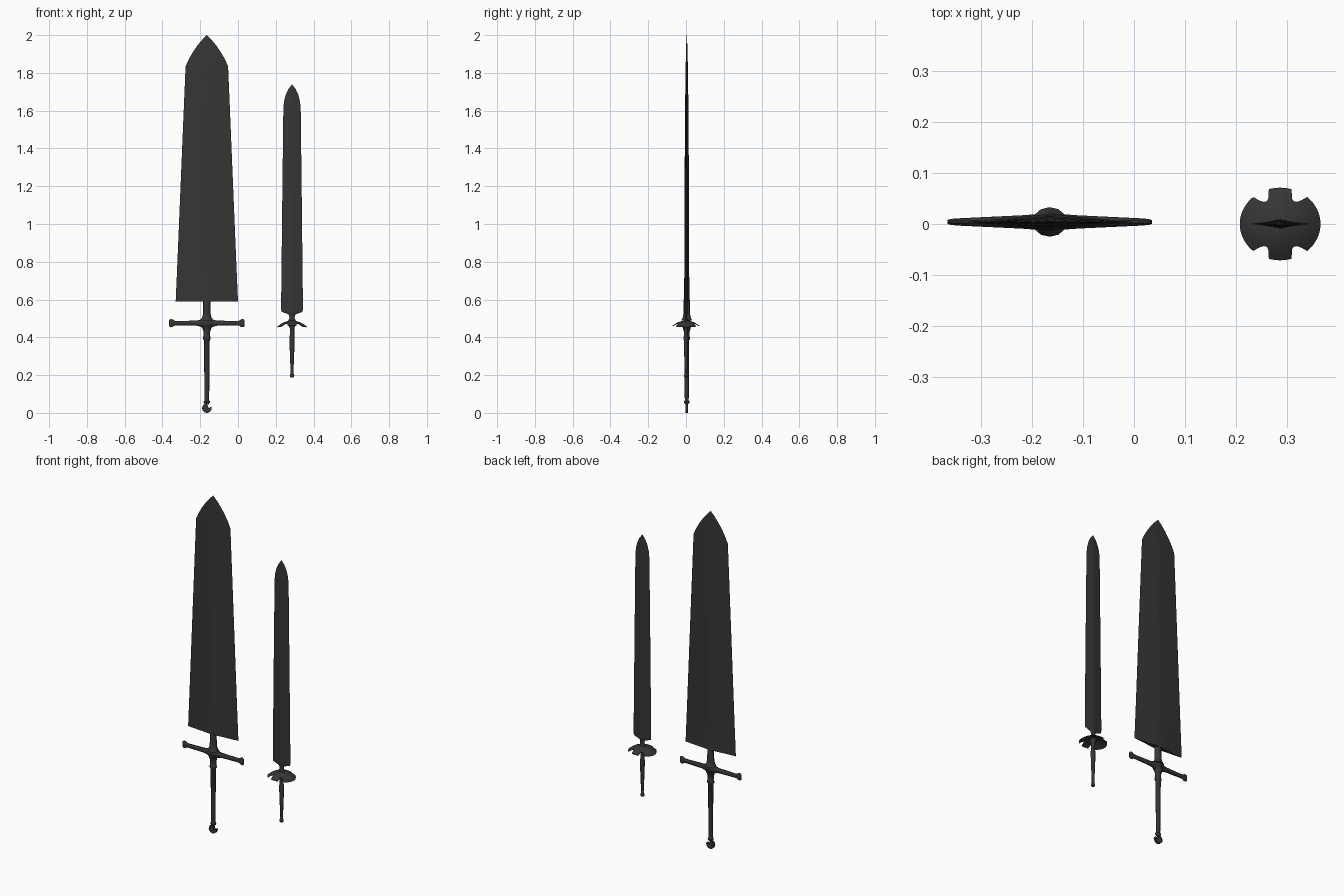
import bpy
import bmesh
from math import sin, cos, pi, radians
from mathutils import Vector

if "Cube" in bpy.data.objects:
    bpy.data.objects.remove(bpy.data.objects["Cube"])

steel = bpy.data.materials.new("dark_steel")
steel.diffuse_color = (0.036, 0.036, 0.036, 1)
steel.use_nodes = True
steel.node_tree.nodes["Principled BSDF"].inputs["Base Color"].default_value = steel.diffuse_color

BIG = Vector((-0.165, 0.004, 0))
SMALL = Vector((0.286, 0, 0))


def finish(name, bm, origin, smooth=True):
    bmesh.ops.recalc_face_normals(bm, faces=bm.faces)
    me = bpy.data.meshes.new(name)
    bm.to_mesh(me)
    bm.free()
    me.materials.append(steel)
    ob = bpy.data.objects.new(name, me)
    ob.location = origin
    bpy.context.collection.objects.link(ob)
    if smooth:
        bpy.ops.object.select_all(action='DESELECT')
        ob.select_set(True)
        bpy.context.view_layer.objects.active = ob
        bpy.ops.object.shade_smooth_by_angle(angle=radians(40))
    return ob


def loft(name, sections, origin, smooth=True):
    """Skin closed rings of equal point count and cap both ends."""
    bm = bmesh.new()
    rings = [[bm.verts.new(p) for p in s] for s in sections]
    n = len(rings[0])
    for a, b in zip(rings, rings[1:]):
        for i in range(n):
            j = (i + 1) % n
            bm.faces.new((a[i], a[j], b[j], b[i]))
    bm.faces.new(rings[0])
    bm.faces.new(rings[-1])
    return finish(name, bm, origin, smooth)


def turned(name, profile, origin, sides=12, depth=0.85):
    """Vertical turned part from (z, radius) pairs, slightly flat in y."""
    return loft(name, [[(r * cos(2 * pi * i / sides), depth * r * sin(2 * pi * i / sides), z)
                        for i in range(sides)] for z, r in profile], origin)


def blade(name, rows, origin):
    """Rows: z, half width, half thickness, ridge half width, ridge edge thickness."""
    secs = []
    for z, w, t, m, tm in rows:
        secs.append([(-w, 0, z), (-m, -tm, z), (0, -t, z), (m, -tm, z),
                     (w, 0, z), (m, tm, z), (0, t, z), (-m, tm, z)])
    return loft(name, secs, origin)


def plain(z, w, t):
    return (z, w, t, w * 0.3, t * 0.7)


# ---- great sword ----
blade("great_blade", [
    (0.59, 0.165, 0.016, 0.045, 0.011), (0.66, 0.162, 0.014, 0.03, 0.0105),
    (0.77, 0.157, 0.0125, 0.012, 0.0115),
    (1.3, 0.135, 0.011, 0.012, 0.010), (1.6, 0.1225, 0.009, 0.011, 0.0082),
    (1.835, 0.1125, 0.006, 0.01, 0.0055),
    plain(1.87, 0.097, 0.005), plain(1.91, 0.074, 0.004), plain(1.945, 0.05, 0.003),
    plain(1.975, 0.025, 0.002), plain(2.0, 0.001, 0.0005)], BIG)

turned("great_blade_neck", [(0.49, 0.034), (0.505, 0.025), (0.525, 0.02), (0.60, 0.019)], BIG)

# Crossguard, lofted from end to end along x
half = [(0, 0.03, 0.017), (0.02, 0.027, 0.016), (0.035, 0.019, 0.0145), (0.055, 0.014, 0.013),
        (0.16, 0.0125, 0.008), (0.172, 0.014, 0.0075), (0.18, 0.021, 0.007),
        (0.192, 0.023, 0.006), (0.2, 0.017, 0.004)]
stations = [(-x, h, d) for x, h, d in reversed(half[1:])] + half
loft("great_crossguard", [[(x, d * cos(2 * pi * i / 10), 0.475 + h * sin(2 * pi * i / 10))
                           for i in range(10)] for x, h, d in stations], BIG)

# Round boss in the middle of the crossguard
loft("great_guard_boss", [[(r * cos(2 * pi * i / 16), y, 0.475 + r * sin(2 * pi * i / 16))
                           for i in range(16)]
                          for y, r in [(-0.018, 0.014), (-0.014, 0.022), (0.014, 0.022), (0.018, 0.014)]], BIG)

turned("great_grip", [
    (0.045, 0.008), (0.052, 0.016), (0.06, 0.017), (0.066, 0.012), (0.08, 0.0125),
    (0.2, 0.0135), (0.385, 0.0155), (0.39, 0.02), (0.402, 0.02), (0.407, 0.017),
    (0.43, 0.018), (0.45, 0.024), (0.465, 0.033)], BIG)

# Crescent pommel with one bite taken from its upper side
outline = [(0.025 * cos(radians(a)), 0.025 + 0.025 * sin(radians(a)))
           for a in range(100, 381, 20)]
outline += [(0.012, 0.026), (0.006, 0.03), (0.005, 0.04)]
bm = bmesh.new()
f = bm.faces.new([bm.verts.new((x, -0.007, z)) for x, z in outline])
ext = bmesh.ops.extrude_face_region(bm, geom=[f])
bmesh.ops.translate(bm, vec=(0, 0.014, 0),
                    verts=[v for v in ext["geom"] if isinstance(v, bmesh.types.BMVert)])
finish("great_pommel", bm, BIG)

# ---- short sword ----
blade("short_blade", [
    plain(0.522, 0.02, 0.008), plain(0.535, 0.055, 0.008), plain(0.55, 0.058, 0.008),
    plain(1.1, 0.052, 0.007), plain(1.61, 0.046, 0.006), plain(1.65, 0.042, 0.005),
    plain(1.685, 0.033, 0.004), plain(1.715, 0.019, 0.003), plain(1.738, 0.001, 0.0005)], SMALL)

turned("short_blade_neck", [(0.475, 0.026), (0.49, 0.019), (0.5, 0.014), (0.515, 0.015),
                            (0.53, 0.022)], SMALL, depth=0.4)

# Domed round guard with four bites in its rim
COUNT, STEPS = 120, 6


def rim(a):
    r = 1 / ((cos(a) / 0.079) ** 2 + (sin(a) / 0.071) ** 2) ** 0.5
    for n in (58, 122, 238, 302):
        d = abs(a - radians(n)) / radians(12)
        if d < 1:
            r -= 0.021 * (1 - d ** 2) ** 0.5
    return r


def dome_ring(k, drop):
    pts = []
    for i in range(COUNT):
        a = 2 * pi * i / COUNT
        r = rim(a) * k
        pts.append((r * cos(a), r * sin(a), 0.489 - 5.3 * r * r - drop))
    return pts


levels = [0.1 + 0.9 * s / STEPS for s in range(STEPS + 1)]
loft("short_guard", [dome_ring(k, 0) for k in levels]
     + [dome_ring(k, 0.003 + 0.005 * (1 - k)) for k in reversed(levels)], SMALL)

turned("short_grip", [
    (0.187, 0.007), (0.191, 0.011), (0.2, 0.012), (0.207, 0.008), (0.215, 0.0075),
    (0.3, 0.011), (0.4, 0.0145), (0.41, 0.012), (0.45, 0.012), (0.46, 0.017), (0.48, 0.02)], SMALL)
